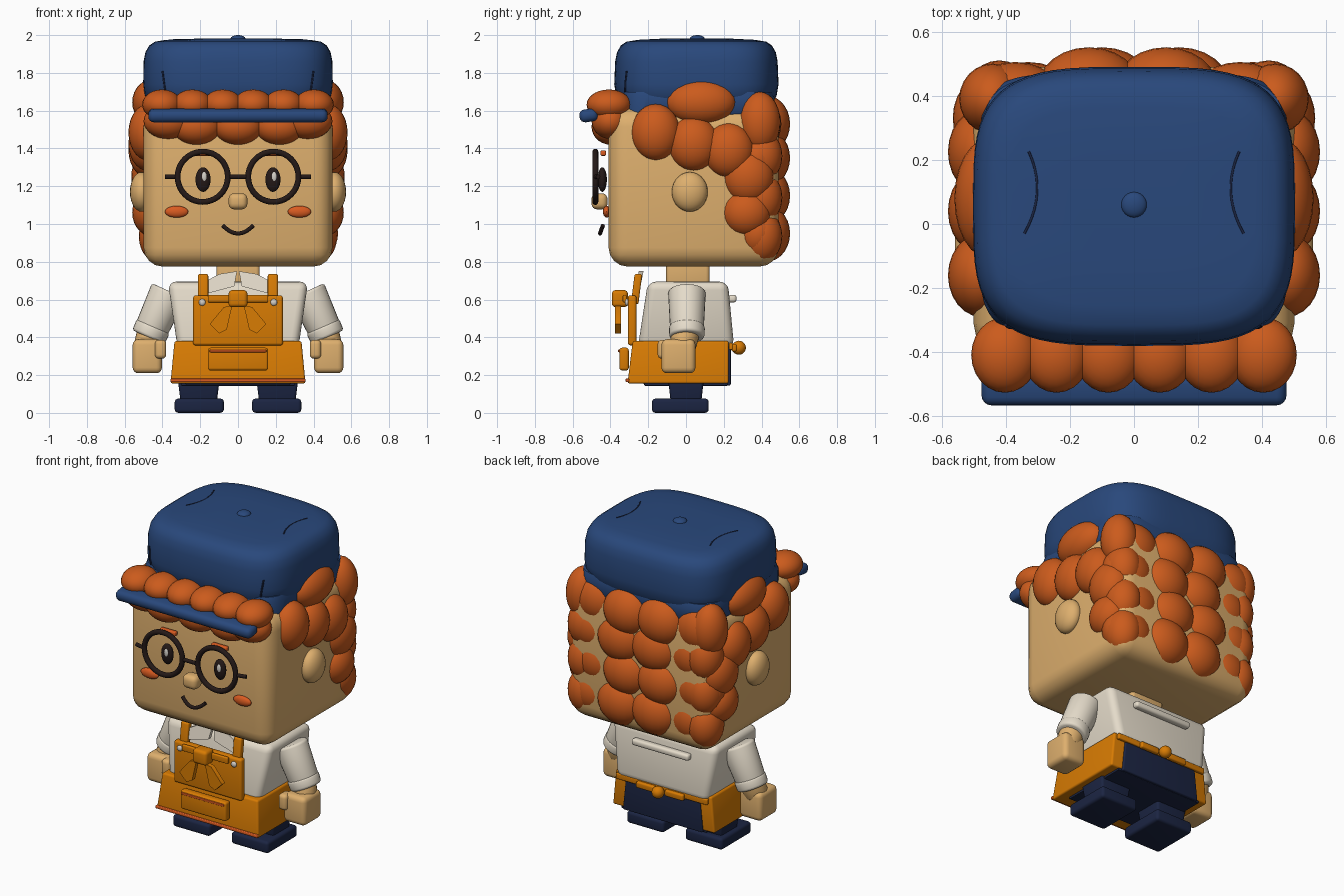
import bpy, bmesh, math
from mathutils import Matrix, Vector

if "Cube" in bpy.data.objects:
    bpy.data.objects.remove(bpy.data.objects["Cube"])


def material(name, r, g, b):
    m = bpy.data.materials.new(name)
    m.use_nodes = True
    m.diffuse_color = (r, g, b, 1)
    m.node_tree.nodes["Principled BSDF"].inputs["Base Color"].default_value = (r, g, b, 1)
    return m


SKIN = material("skin", .73, .43, .155)
HAIR = material("ginger", .6, .105, .012)
BLUE = material("cap blue", .022, .065, .2)
NAVY = material("navy", .011, .018, .055)
APRON = material("apron orange", .69, .2, .001)
TRIM = material("trim red", .7, .105, .015)
SHIRT = material("shirt cream", .78, .71, .59)
DARK = material("dark brown", .018, .01, .009)
WHITE = material("pale grey", .65, .62, .57)


def finish(name, bm, mat):
    bmesh.ops.recalc_face_normals(bm, faces=bm.faces)
    me = bpy.data.meshes.new(name)
    bm.to_mesh(me)
    bm.free()
    me.materials.append(mat)
    me.shade_smooth()
    me.set_sharp_from_angle(angle=math.radians(40))
    ob = bpy.data.objects.new(name, me)
    bpy.context.collection.objects.link(ob)
    return ob


def box(name, mat, c, size, bevel=.02, top=(1, 1), shift=0, tilt=0):
    """Box by centre and size; top scales the upper face, shift slides it in y."""
    bm = bmesh.new()
    bmesh.ops.create_cube(bm, size=1)
    for v in bm.verts:
        up = v.co.z > 0
        v.co = Vector(a * b for a, b in zip(v.co, size))
        if up:
            v.co.x *= top[0]
            v.co.y = v.co.y * top[1] + shift
    bmesh.ops.bevel(bm, geom=bm.edges[:], offset=bevel, segments=4,
                    profile=.5, affect='EDGES', clamp_overlap=True)
    bm.transform(Matrix.Translation(c) @ Matrix.Rotation(tilt, 4, 'X'))
    return finish(name, bm, mat)


def ball(name, mat, c, r):
    bm = bmesh.new()
    bmesh.ops.create_uvsphere(bm, u_segments=24, v_segments=14, radius=1)
    bm.transform(Matrix.Translation(c) @ Matrix.Diagonal((*r, 1)))
    return finish(name, bm, mat)


def tube(name, mat, a, b, r1, r2, bevel):
    a, b = Vector(a), Vector(b)
    bm = bmesh.new()
    bmesh.ops.create_cone(bm, cap_ends=True, segments=28, radius1=r1, radius2=r2, depth=(b - a).length)
    rims = [e for e in bm.edges if any(len(f.verts) > 4 for f in e.link_faces)]
    bmesh.ops.bevel(bm, geom=rims, offset=bevel, segments=3, profile=.5, affect='EDGES')
    turn = (b - a).to_track_quat('Z', 'Y').to_matrix().to_4x4()
    bm.transform(Matrix.Translation((a + b) / 2) @ turn)
    return finish(name, bm, mat)


def plate(name, mat, pts, y, thick, lean=0):
    """Flat outline in x, z extruded in y; lean pushes higher points back."""
    bm = bmesh.new()
    f = bm.faces.new([bm.verts.new((x, y + lean * (z - pts[0][1]), z)) for x, z in pts])
    new = bmesh.ops.extrude_face_region(bm, geom=[f])["geom"]
    bmesh.ops.translate(bm, vec=(0, thick, 0), verts=[v for v in new if isinstance(v, bmesh.types.BMVert)])
    return finish(name, bm, mat)


def wire(name, mat, pts, r, cyclic=False):
    cu = bpy.data.curves.new(name, 'CURVE')
    cu.dimensions = '3D'
    cu.bevel_depth, cu.bevel_resolution, cu.use_fill_caps = r, 3, True
    sp = cu.splines.new('POLY')
    sp.points.add(len(pts) - 1)
    for p, co in zip(sp.points, pts):
        p.co = (*co, 1)
    sp.use_cyclic_u = cyclic
    sp.use_smooth = True
    cu.materials.append(mat)
    ob = bpy.data.objects.new(name, cu)
    bpy.context.collection.objects.link(ob)
    return ob


def loft(name, mat, cy, sections, power, n=64):
    """Rounded-square rings stacked in z: (z, half width, half depth)."""
    bm = bmesh.new()
    rings = []
    for z, hx, hy in sections:
        ring = []
        for i in range(n):
            c, s = math.cos(math.tau * i / n), math.sin(math.tau * i / n)
            ring.append(bm.verts.new((hx * math.copysign(abs(c) ** (2 / power), c),
                                      cy + hy * math.copysign(abs(s) ** (2 / power), s), z)))
        rings.append(ring)
    for a, b in zip(rings, rings[1:]):
        for i in range(n):
            bm.faces.new((a[i], a[(i + 1) % n], b[(i + 1) % n], b[i]))
    bm.faces.new(rings[0])
    bm.faces.new(rings[-1])
    return finish(name, bm, mat)


# Head and cap
box("head", SKIN, (0, .04, 1.195), (1, .9, .84), .1)
box("neck", SKIN, (0, .01, .74), (.23, .23, .14), .02)
loft("cap_band", BLUE, .06, [(1.575, .47, .4), (1.59, .482, .41), (1.67, .482, .41), (1.7, .475, .4)], 6)
loft("cap_crown", BLUE, .055, [(1.65, .475, .41), (1.68, .495, .425), (1.74, .502, .435), (1.86, .5, .43),
                               (1.91, .49, .42), (1.945, .47, .4), (1.965, .44, .37), (1.975, .38, .31),
                               (1.982, .2, .17)], 3.6)
ball("cap_button", BLUE, (0, .06, 1.98), (.04, .04, .02))
box("cap_brim", BLUE, (0, -.515, 1.575), (.95, .1, .068), .03, tilt=.15)
box("brim_root", BLUE, (0, -.4, 1.595), (.84, .2, .04), .015, tilt=.15)

# Hair above and below the brim
for i in range(6):
    ball("brim_curl", HAIR, ((i - 2.5) * .161, -.408, 1.632), (.105, .118, .08))
for x, z in ((-.37, 1.545), (-.22, 1.515), (0, 1.515), (.22, 1.515), (.37, 1.545)):
    ball("fringe_curl", HAIR, (x, -.4, z), (.13, .1, .095))

# Hair on the back, staggered rows
for row, z in enumerate((1.53, 1.35, 1.15, .95)):
    for x in (-.35, -.12, .12, .35):
        ball("back_curl", HAIR, (x + (.02 if row % 2 else -.02), .45 - abs(x) * .2, z), (.16, .125, .15))

# Hair on the sides: x, y, z, depth radius, height radius
side_curls = [(.455, .08, 1.645, .185, .12), (.475, -.16, 1.485, .13, .15), (.475, .04, 1.425, .135, .145),
              (.475, .225, 1.39, .135, .145), (.44, .39, 1.54, .11, .16), (.46, .33, 1.25, .135, .145),
              (.455, .32, 1.06, .13, .125), (.42, .4, .935, .11, .14), (.42, .4, 1.36, .11, .14),
              (.42, .4, 1.14, .11, .14)]

for s in (1, -1):
    for x, y, z, ry, rz in side_curls:
        ball("side_curl", HAIR, (s * x, y, z), (.105, ry, rz))
    ball("ear", SKIN, (s * .51, .02, 1.17), (.062, .095, .105))
    # Cap creases
    wire("cap_crease", NAVY, [(s * (.302 + .033 * t * t + .007 * t), .098 - .128 * t, 1.976)
                              for t in (i / 5 for i in range(-5, 6))], .004)
    wire("cap_side_crease", NAVY, [(s * .385, -.323, 1.7), (s * .392, -.321, 1.75), (s * .4, -.314, 1.81)], .005)
    # Face
    wire("glasses_ring", DARK, [(s * .187 + .133 * math.cos(a), -.48, 1.25 + .133 * math.sin(a))
                                for a in (math.tau * i / 40 for i in range(40))], .016, True)
    wire("glasses_arm", DARK, [(s * .32, -.48, 1.25), (s * .385, -.465, 1.25)], .012)
    ball("eye", DARK, (s * .185, -.443, 1.235), (.04, .024, .065))
    ball("eye_shine", WHITE, (s * .185 + .006, -.462, 1.25), (.014, .008, .026))
    box("eyebrow", TRIM, (s * .18, -.438, 1.375), (.11, .03, .028), .008)
    ball("cheek", TRIM, (s * .325, -.42, 1.065), (.062, .02, .031))
    # Arms
    tube("sleeve", SHIRT, (s * .365, .005, .645), (s * .468, .005, .42), .1, .088, .015)
    tube("cuff", SHIRT, (s * .448, .005, .46), (s * .475, .005, .4), .095, .093, .015)
    tube("forearm", SKIN, (s * .46, .005, .44), (s * .48, -.02, .35), .072, .072, .01)
    box("hand", SKIN, (s * .48, -.04, .3), (.155, .18, .18), .03)
    box("thumb", SKIN, (s * .41, -.11, .337), (.06, .08, .1), .022)
    # Legs
    box("trouser_leg", NAVY, (s * .208, 0, .12), (.19, .16, .14), .015, top=(1.18, 1.2))
    box("shoe", NAVY, (s * .205, -.03, .038), (.26, .3, .075), .018)
    # Collar, straps and bow
    plate("collar", SHIRT, [(s * .005, .75), (s * .1, .735), (s * .165, .7), (s * .17, .63), (s * .02, .67)],
          -.25, .025, .2)
    box("strap", APRON, (s * .185, -.272, .655), (.055, .04, .16), .01, shift=.02)
    ball("strap_button", WHITE, (s * .19, -.312, .585), (.018, .012, .018))
    plate("bow_tail", APRON, [(s * .03, .57), (s * .075, .56), (s * .15, .47), (s * .1, .42), (s * .06, .44)],
          -.375, .03)
    box("bow_wing", APRON, (s * .1, -.325, .605), (.12, .02, .04), .006)
    box("back_bow_loop", APRON, (s * .1, .255, .345), (.13, .03, .04), .01)

box("nose", SKIN, (0, -.458, 1.12), (.1, .085, .085), .03)
wire("glasses_bridge", DARK, [(-.06, -.48, 1.25), (.06, -.48, 1.25)], .012)
wire("mouth", DARK, [(.08 * t, -.455 + .015 * t * t, .95 + .042 * t * t)
                     for t in (i / 8 for i in range(-8, 9))], .011)

# Body
box("shirt_body", SHIRT, (0, .0, .52), (.64, .51, .35), .045, top=(1.16, .83), shift=.01)
box("hips", NAVY, (0, .0, .25), (.56, .45, .21), .012, top=(1.05, 1))
box("back_seam", SHIRT, (0, .245, .605), (.4, .045, .04), .015)

# Apron
box("apron_skirt", APRON, (0, -.042, .268), (.715, .535, .225), .012, top=(.94, .95), shift=.014)
box("apron_hem", TRIM, (0, -.31, .172), (.715, .02, .018), .005)
box("seat", NAVY, (0, .217, .25), (.56, .04, .21), .008, top=(.92, 1))
box("seat_base", NAVY, (0, .0, .154), (.6, .44, .022), .004)
box("apron_bib", APRON, (0, -.285, .49), (.475, .045, .265), .014)
box("apron_pocket", APRON, (0, -.328, .285), (.32, .05, .12), .014)
box("pocket_trim", TRIM, (0, -.353, .328), (.3, .012, .014), .004)
box("bow_knot", APRON, (0, -.35, .605), (.1, .085, .09), .02)
box("back_tie", APRON, (0, .238, .352), (.64, .022, .036), .006)
ball("back_knot", APRON, (0, .28, .345), (.037, .037, .037))
